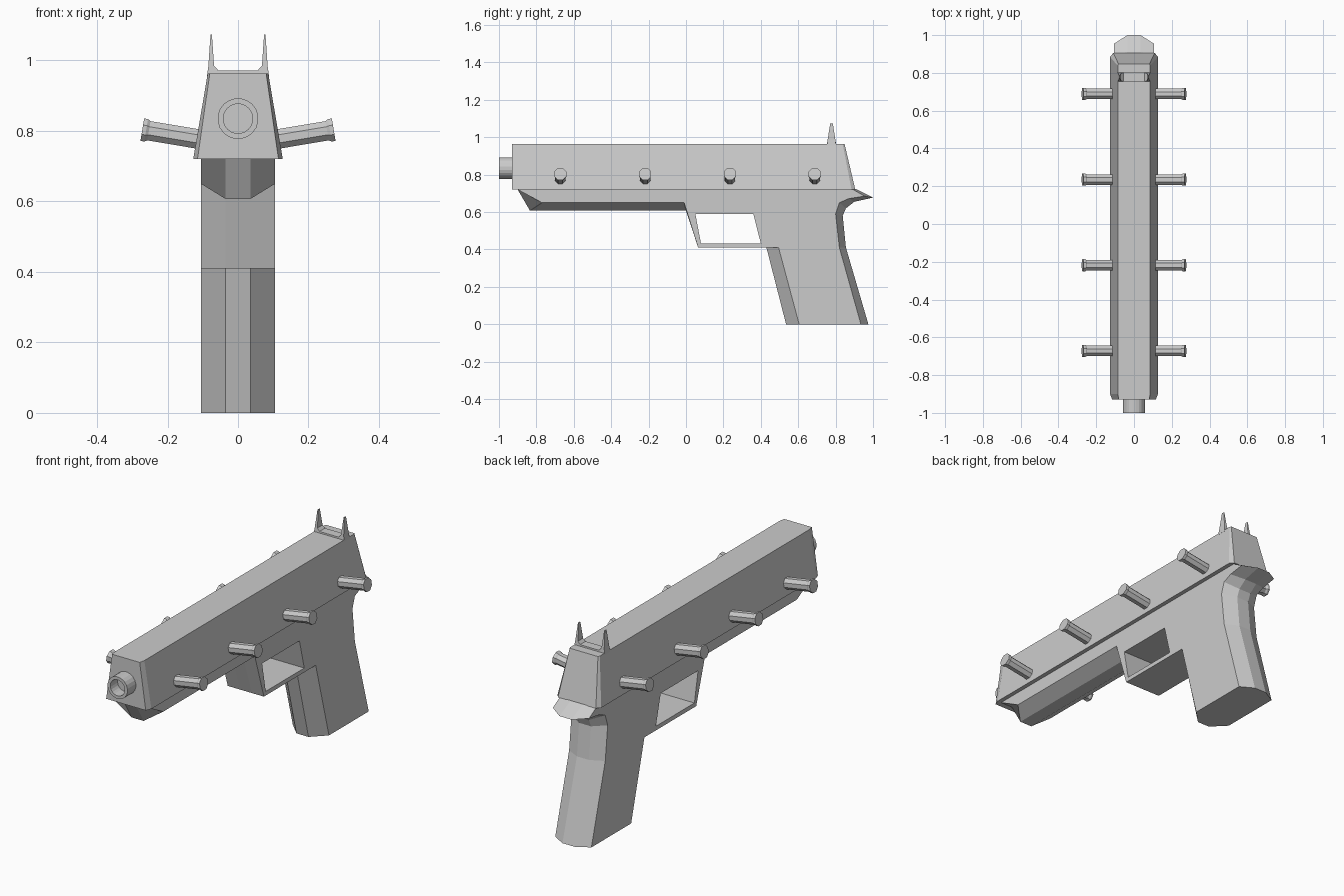
import bpy, math
from mathutils import Vector, Matrix

if "Cube" in bpy.data.objects:
    bpy.data.objects.remove(bpy.data.objects["Cube"])


def make(name, verts, faces):
    me = bpy.data.meshes.new(name)
    me.from_pydata(verts, [], faces)
    me.validate()
    ob = bpy.data.objects.new(name, me)
    bpy.context.collection.objects.link(ob)
    return ob


def loft(name, rings, caps=True):
    """Skin equal-length closed rings; optional end caps."""
    n = len(rings[0])
    verts = [v for r in rings for v in r]
    faces = []
    for k in range(len(rings) - 1):
        for i in range(n):
            j = (i + 1) % n
            faces.append((k*n + i, k*n + j, (k+1)*n + j, (k+1)*n + i))
    if caps:
        faces.append(tuple(reversed(range(n))))
        faces.append(tuple((len(rings)-1)*n + i for i in range(n)))
    ob = make(name, verts, faces)
    fix_normals(ob)
    return ob


def fix_normals(ob):
    import bmesh
    bm = bmesh.new()
    bm.from_mesh(ob.data)
    bmesh.ops.recalc_face_normals(bm, faces=bm.faces)
    bm.to_mesh(ob.data)
    bm.free()


def spin(name, profile, start, axis, sides, closed=False):
    """Rings of (radius, distance) along an axis from a start point."""
    rot = Vector((0, 0, 1)).rotation_difference(Vector(axis)).to_matrix()
    rings = []
    for r, d in profile:
        rings.append([Vector(start) + rot @ Vector((
            r*math.cos(2*math.pi*(i + .5)/sides),
            r*math.sin(2*math.pi*(i + .5)/sides), d)) for i in range(sides)])
    return loft(name, rings, not closed)


# Slide: tapered cross-sections as (bottom y, top y, bottom half-width, top half-width)
sections = [(-.93, -.93, .115, .080), (-.90, -.90, .127, .086),
            (.885, .838, .127, .086), (.905, .848, .110, .082)]
loft("slide", [[(-b, yb, .72), (b, yb, .72), (t, yt, .963), (-t, yt, .963)]
               for yb, yt, b, t in sections])

# Hollow muzzle
spin("muzzle", [(.058, 0), (.058, .09), (.042, .09), (.042, .03), (.001, .03)],
     (0, -.91, .835), (0, -1, 0), 20)

# Frame, guard and grip: raised centre outline and flat side outline (y, z)
centre = [(-.90, .72), (-.834, .607), (.0, .607), (.065, .41), (.43, .41),
          (.535, 0), (.975, 0), (.855, .41), (.838, .58), (.855, .62),
          (.90, .655), (1.0, .677), (.91, .722)]
side = [(-.90, .72), (-.77, .65), (-.01, .65), (.065, .41), (.495, .41),
        (.605, 0), (.935, 0), (.82, .41), (.80, .59), (.82, .65),
        (.87, .672), (.955, .685), (.89, .722)]
frame = loft("frame_and_grip", [[(x, y, z) for y, z in p] for x, p in
             ((-.105, side), (-.035, centre), (.035, centre), (.105, side))])

# Guard opening
hole = [(.05, .59), (.36, .59), (.40, .432), (.08, .432)]
cutter = loft("guard_cutter", [[(x, y, z) for y, z in hole] for x in (-.3, .3)])
cutter.hide_render = True
cutter.hide_set(True)
mod = frame.modifiers.new("opening", 'BOOLEAN')
mod.operation = 'DIFFERENCE'
mod.solver = 'EXACT'
mod.object = cutter

# Rear sight: U-shaped profile with two spikes, thinner towards the tips
half = [(.088, .955), (.084, .985), (.078, 1.074), (.074, 1.074), (.068, .985), (.055, .971)]
outline = half + [(-x, z) for x, z in reversed(half)]


def depth(z):
    return .024 - .017*max(0, z - .965)/.109


loft("rear_sight", [[(x, .778 + s*depth(z), z) for x, z in outline] for s in (-1, 1)])

# Side studs, tilted upward, with a small rim at the end
tilt = math.radians(9.5)
for sx in (-1, 1):
    for k in range(4):
        spin("side_stud", [(.034, 0), (.034, .01), (.030, .018), (.030, .155),
                           (.035, .163), (.035, .174)],
             (sx*.10, -.672 + k*.4535, .775),
             (sx*math.cos(tilt), 0, math.sin(tilt)), 8)
